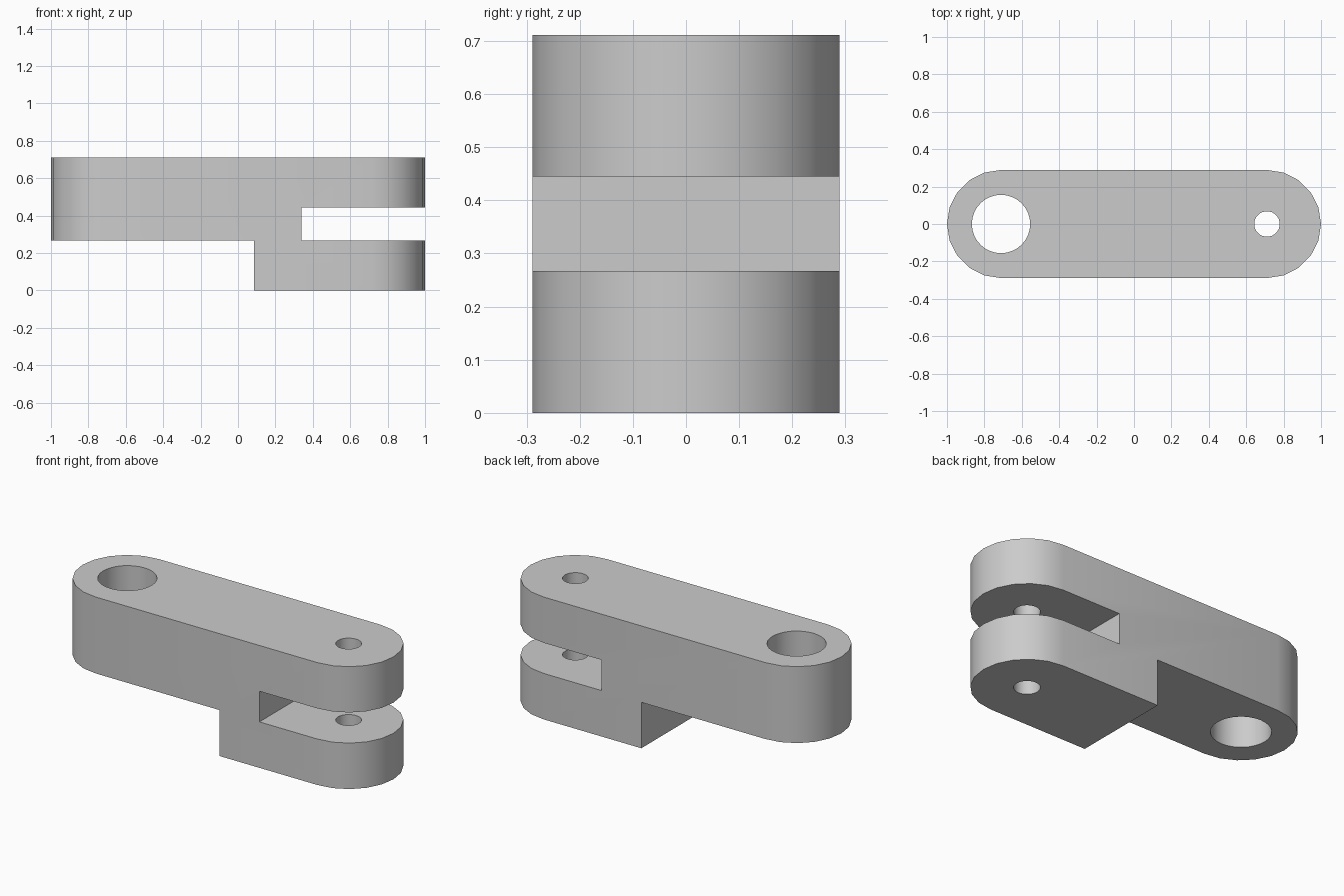
import bpy
import bmesh
from math import radians, sin, cos, pi

old = bpy.data.objects.get("Cube")
if old:
    bpy.data.objects.remove(old, do_unlink=True)

RADIUS = 0.289          # rounded end radius
PIN_X = 1 - RADIUS      # distance of each pin axis from the centre
HEIGHT = 0.711
LOWER, UPPER = 0.267, 0.445   # underside of the arm, underside of the top fork
STEP_X, SLOT_X = 0.085, 0.34
END_STEPS = 10
MARGIN = 0.1

grey = bpy.data.materials.new("plain grey")
grey.use_nodes = True
grey.diffuse_color = (0.6, 0.6, 0.6, 1)
grey.node_tree.nodes["Principled BSDF"].inputs["Base Color"].default_value = (0.6, 0.6, 0.6, 1)


def prism(name, outline, bottom, top):
    """Extrude a flat outline between two heights."""
    bm = bmesh.new()
    base = bm.faces.new([bm.verts.new((x, y, bottom)) for x, y in outline])
    ext = bmesh.ops.extrude_face_region(bm, geom=[base])
    moved = [v for v in ext["geom"] if isinstance(v, bmesh.types.BMVert)]
    bmesh.ops.translate(bm, verts=moved, vec=(0, 0, top - bottom))
    bmesh.ops.recalc_face_normals(bm, faces=bm.faces)
    mesh = bpy.data.meshes.new(name)
    bm.to_mesh(mesh)
    bm.free()
    mesh.materials.append(grey)
    obj = bpy.data.objects.new(name, mesh)
    bpy.context.collection.objects.link(obj)
    return obj


def arc(cx, radius, start, sweep, steps):
    return [(cx + radius * cos(start + sweep * i / steps),
             radius * sin(start + sweep * i / steps)) for i in range(steps + 1)]


def block(name, x0, x1, bottom, top):
    w = RADIUS + MARGIN
    return prism(name, [(x0, -w), (x1, -w), (x1, w), (x0, w)], bottom, top)


def hole(name, cx, radius):
    circle = arc(cx, radius, 0, 2 * pi, 32)[:-1]
    return prism(name, circle, -MARGIN, HEIGHT + MARGIN)


# Link body with rounded ends
outline = arc(PIN_X, RADIUS, -pi / 2, pi, END_STEPS) + arc(-PIN_X, RADIUS, pi / 2, pi, END_STEPS)
link = prism("clevis_link", outline, 0, HEIGHT)

# Step under the arm, fork slot and the two pin holes
cutters = [
    block("step_cutter", -1 - MARGIN, STEP_X, -MARGIN, LOWER),
    block("slot_cutter", SLOT_X, 1 + MARGIN, LOWER, UPPER),
    hole("large_hole_cutter", -PIN_X, 0.156),
    hole("small_hole_cutter", PIN_X, 0.068),
]
bpy.context.view_layer.objects.active = link
for cutter in cutters:
    cutter.hide_render = True
    mod = link.modifiers.new(cutter.name, "BOOLEAN")
    mod.operation = "DIFFERENCE"
    mod.solver = "EXACT"
    mod.object = cutter
    bpy.ops.object.modifier_apply(modifier=mod.name)
    bpy.data.objects.remove(cutter, do_unlink=True)

# Smooth curved walls, crisp edges
bpy.ops.object.select_all(action="DESELECT")
link.select_set(True)
bpy.ops.object.shade_smooth_by_angle(angle=radians(30))
